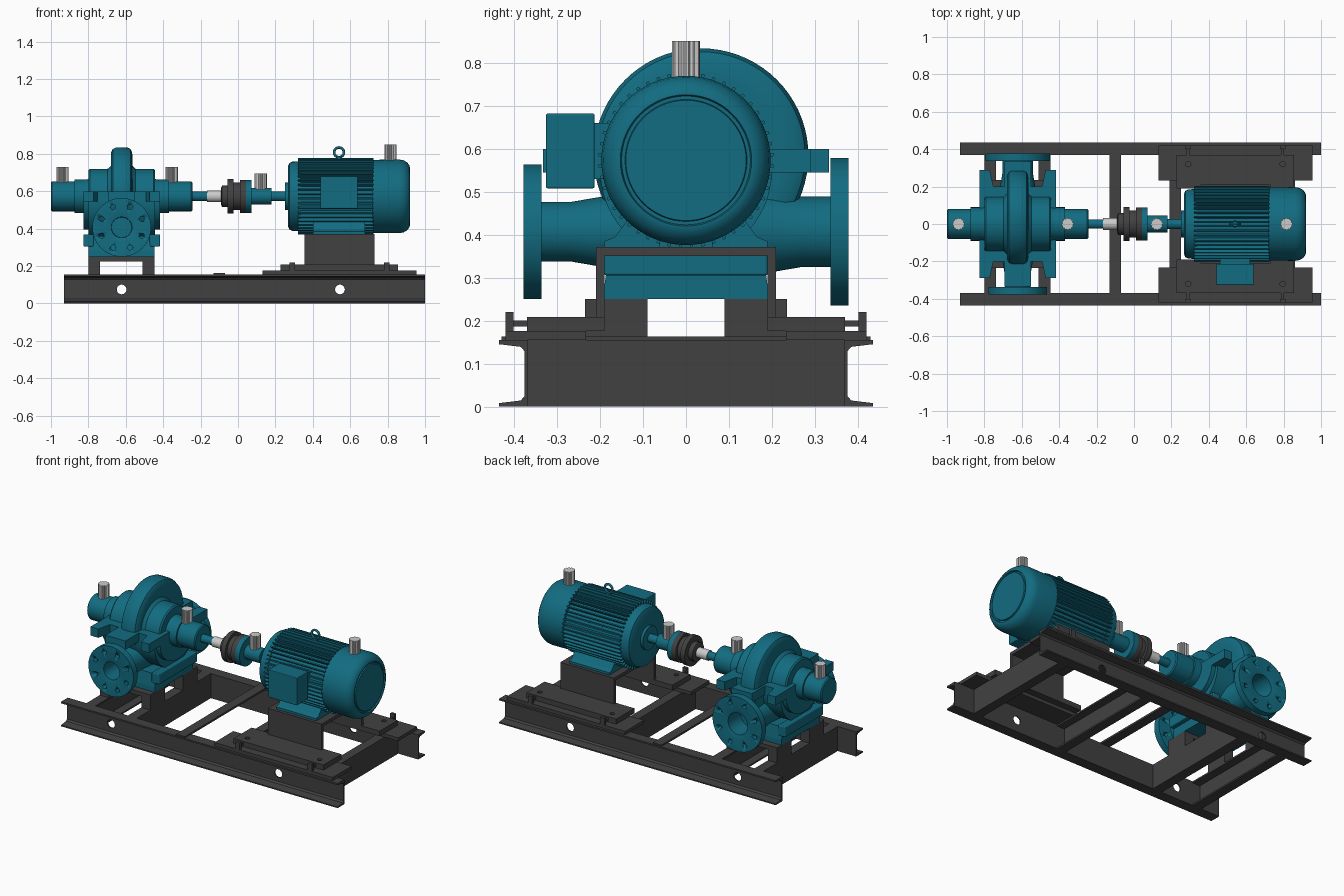
import bpy, bmesh, math
from mathutils import Vector

if "Cube" in bpy.data.objects:
    bpy.data.objects.remove(bpy.data.objects["Cube"])

def mat(name, rgb):
    m = bpy.data.materials.new(name)
    m.diffuse_color = (*rgb, 1)
    m.use_nodes = True
    m.node_tree.nodes["Principled BSDF"].inputs["Base Color"].default_value = m.diffuse_color
    return m

TEAL = mat("teal paint", (0.006, 0.15, 0.22))
DARK = mat("dark grey steel", (0.053, 0.053, 0.053))
LIGHT = mat("light grey metal", (0.6, 0.6, 0.6))
AX, PX = 0.573, -0.622          # shaft height, pump centre

def finish(bm, name, m, smooth=True):
    bmesh.ops.recalc_face_normals(bm, faces=bm.faces)
    me = bpy.data.meshes.new(name)
    bm.to_mesh(me)
    bm.free()
    me.materials.append(m)
    o = bpy.data.objects.new(name, me)
    bpy.context.collection.objects.link(o)
    if smooth:
        bpy.ops.object.select_all(action='DESELECT')
        o.select_set(True)
        bpy.context.view_layer.objects.active = o
        bpy.ops.object.shade_smooth_by_angle(angle=math.radians(32))
    return o

def orient(axis, t, a, b):
    return {'x': (t, a, b), 'y': (a, t, b), 'z': (a, b, t)}[axis]

def lathe(name, m, prof, axis='x', c=(0, 0, AX), n=48, ring=False):
    """Turn a (position, radius) profile about an axis through c."""
    bm = bmesh.new()
    rows = []
    for t, r in prof:
        rows.append([bm.verts.new(Vector(c) + Vector(orient(axis, t,
                     r * math.cos(2 * math.pi * i / n), r * math.sin(2 * math.pi * i / n))))
                     for i in range(n)])
    for A, B in list(zip(rows, rows[1:])) + ([(rows[-1], rows[0])] if ring else []):
        for i in range(n):
            j = (i + 1) % n
            bm.faces.new((A[i], A[j], B[j], B[i]))
    if not ring:
        bm.faces.new(rows[0])
        bm.faces.new(rows[-1])
    return finish(bm, name, m)

def prism(name, m, pts, axis, t0, t1, smooth=False):
    """Extrude a flat outline along an axis."""
    bm = bmesh.new()
    A, B = [[bm.verts.new(orient(axis, t, *p)) for p in pts] for t in (t0, t1)]
    bm.faces.new(A)
    bm.faces.new(B)
    for i in range(len(A)):
        j = (i + 1) % len(A)
        bm.faces.new((A[i], A[j], B[j], B[i]))
    return finish(bm, name, m, smooth)

def box(name, m, x0, x1, y0, y1, z0, z1, bevel=0):
    o = prism(name, m, [(x0, y0), (x1, y0), (x1, y1), (x0, y1)], 'z', z0, z1)
    if bevel:
        b = o.modifiers.new("bevel", 'BEVEL')
        b.width, b.segments = bevel, 3
    return o

def drill(o, axis, centres, r, depth=0.1):
    for c in centres:
        k = lathe("cutter", DARK, [(-depth, r), (depth, r)], axis, c, 20)
        md = o.modifiers.new("hole", 'BOOLEAN')
        md.operation, md.object = 'DIFFERENCE', k
        bpy.context.view_layer.objects.active = o
        bpy.ops.object.modifier_apply(modifier=md.name)
        bpy.data.objects.remove(k)

# ---- base frame: two long channels, cross members
for s, side in ((-1, "front"), (1, "back")):
    pts = [(.368, 0), (.435, 0), (.435, .008), (.385, .014), (.376, .024), (.376, .129),
           (.385, .139), (.435, .145), (.435, .155), (.368, .155)]
    rail = prism(side + "_rail", DARK, [(s * y, z) for y, z in pts], 'x', -.93, 1)
    drill(rail, 'y', [(x, s * .37, .075) for x in (-.622, .545)], .026)
    # motor base plates, riser strips and side stops
    box(side + "_sole_plate", DARK, .13, .955, *sorted((s * .233, s * .42)), .155, .176)
    p = box(side + "_slide_plate", DARK, .228, .855, *sorted((s * .19, s * .37)), .176, .208)
    drill(p, 'z', [(x, s * .32, .2) for x in (.29, .795)], .014, .05)
    for x in (.29, .795):
        box(side + "_stop", DARK, x - .015, x + .015, *sorted((s * .402, s * .42)), .15, .22)
        box(side + "_stop_screw", DARK, x - .008, x + .008, *sorted((s * .37, s * .41)), .186, .2)
    # pump support legs
    for x0 in (-.8, -.51):
        box(side + "_pump_leg", DARK, x0, x0 + .063, *sorted((s * .09, s * .235)), .15, .228)
    box(side + "_pump_pad", DARK, -.8, -.447, *sorted((s * .09, s * .235)), .225, .25)

for x0, x1 in ((-.8, -.737), (-.447, -.51), (.19, .25), (.86, .8)):
    d = .01 if x1 > x0 else -.01
    prism("cross_channel", DARK, [(x0, 0), (x1, 0), (x1, .01), (x0 + d, .01), (x0 + d, .145),
          (x1, .145), (x1, .155), (x0, .155)], 'y', -.37, .37)
box("middle_strap", DARK, -.13, -.07, -.43, .43, .151, .163)

# ---- motor stand: inverted U
prism("motor_stand", DARK, [(-.21, .176), (-.21, .371), (.21, .371), (.21, .176), (.19, .176),
      (.19, .35), (-.19, .35), (-.19, .176)], 'x', .355, .73)

# ---- motor
lathe("motor_body", TEAL, [(.33, .18), (.73, .18)])
lathe("motor_end_bell", TEAL, [(.25, .06), (.25, .073), (.267, .073), (.267, .16), (.275, .178),
      (.29, .185), (.335, .187), (.335, .15)])
lathe("fan_cover", TEAL, [(.72, .15), (.72, .195), (.86, .197), (.885, .193), (.905, .181),
      (.916, .166), (.919, .155), (.919, .153), (.912, .15), (.912, .142), (.919, .14)], n=64)
bm = bmesh.new()
N = 48
for i in range(N):
    a = 2 * math.pi * (i + .5) / N
    rad, tan = Vector((0, math.cos(a), math.sin(a))), Vector((0, -math.sin(a), math.cos(a)))
    v = [bm.verts.new(Vector((x, 0, AX)) + rad * r + tan * w)
         for x in (.322, .725) for r, w in ((.172, -.0055), (.204, -.0035), (.204, .0035), (.172, .0055))]
    for f in ((0, 1, 2, 3), (7, 6, 5, 4), (0, 4, 5, 1), (1, 5, 6, 2), (2, 6, 7, 3), (3, 7, 4, 0)):
        bm.faces.new([v[k] for k in f])
finish(bm, "motor_fins", TEAL, False)
box("terminal_box", TEAL, .44, .64, -.326, -.213, .508, .682, .004)
box("terminal_box_neck", TEAL, .46, .62, -.22, -.15, .53, .66)
for s in (-1, 1):
    prism("motor_foot", TEAL, [(s * y, z) for y, z in ((.06, .371), (.19, .371), (.19, .385),
          (.165, .395), (.125, .45), (.06, .41))], 'x', .4, .68)
bpy.ops.mesh.primitive_torus_add(location=(.54, 0, .808), rotation=(math.pi / 2, 0, 0),
    major_radius=.026, minor_radius=.007, major_segments=32, minor_segments=10)
bpy.context.object.name = "lifting_eye"
bpy.context.object.data.materials.append(TEAL)
bpy.ops.object.shade_smooth()
lathe("lifting_eye_base", TEAL, [(.76, .018), (.785, .014)], 'z', (.54, 0, 0), 20)

# ---- shafts and coupling
lathe("pump_shaft", TEAL, [(-.32, .025), (-.15, .025)])
lathe("shaft_sleeve", LIGHT, [(-.165, .031), (-.08, .031)])
lathe("coupling", DARK, [(-.09, .045), (-.085, .058), (-.055, .058), (-.055, .092), (-.025, .092),
      (-.025, .073), (.01, .073), (.01, .088), (.042, .088)])
lathe("coupling_hub", TEAL, [(.042, .088), (.072, .088), (.072, .045), (.18, .045)])
lathe("motor_shaft", TEAL, [(.17, .026), (.26, .026)])

# ---- fluted grease caps
for x, z in ((-.938, .645), (-.355, .645), (.122, .61), (.815, .765)):
    pts = [(x + r * math.cos(i * math.pi / 18), r * math.sin(i * math.pi / 18))
           for i in range(36) for r in ((.033, .033, .028)[i % 3],)]
    prism("grease_cap", LIGHT, pts, 'z', z, z + .086)

# ---- pump casing
half = [(.055, 0.05), (.058, .19), (.056, .225), (.047, .242), (.03, .25)]
lathe("volute", TEAL, [(-x, r) for x, r in half] + [(x, r) for x, r in half[::-1]],
      c=(PX, .035, .584), n=72)
side = [(.205, .07), (.205, .088), (.178, .092), (.178, .14), (.17, .147), (.075, .147), (.055, .165)]
lathe("upper_casing", TEAL, [(-x, r) for x, r in side] + [(x, r) for x, r in side[::-1]], c=(PX, 0, AX))
arc = [(.2 * math.cos(a), .55 - .205 * math.sin(a)) for a in [math.pi * i / 24 for i in range(25)]]
prism("lower_casing", TEAL, arc, 'x', PX - .178, PX + .178, True)
prism("lower_casing_belt", TEAL, [(y * .9, .55 + (z - .55) * .75) for y, z in arc], 'x',
      PX - .205, PX + .205, True)
# split flange with notched sides and centre tabs
q = [(.205, .29), (.15, .29), (.13, .2), (.07, .2), (.07, .333)]
q = q + [(-x, y) for x, y in q[::-1]]
q = q + [(-x, -y) for x, y in q]
prism("split_flange", TEAL, [(PX + x, y) for x, y in q], 'z', .545, .6)
for sx in (-1, 1):
    box("casing_rib", TEAL, *sorted((PX + sx * .15, PX + sx * .205)), -.19, .19, .305, .37, .006)
    lathe("bearing_housing", TEAL, [(PX + sx * .2, .09), (PX + sx * .253, .09),
          (PX + sx * .253, .08), (PX + sx * .372, .08), (PX + sx * .378, .074)])
prism("pump_foot", TEAL, [(-.19, .25), (.19, .25), (.19, .28), (.18, .36), (-.18, .36),
      (-.19, .28)], 'x', -.8, -.447)

# ---- suction and discharge nozzles with drilled flanges
for s, nm, R, r, y in ((-1, "suction", .157, .069, .378), (1, "discharge", .172, .082, .378)):
    lathe(nm + "_nozzle", TEAL, [(s * .05, r + .03), (s * .2, r + .012), (s * .27, r),
          (s * .345, r), (s * .345, r - .012), (s * .25, r - .015), (s * .25, .002)],
          'y', (PX, 0, .407))
    f = lathe(nm + "_flange", TEAL, [(s * .337, r - .014), (s * .337, R), (s * y, R), (s * y, r + .01),
              (s * (y - .006), r - .014)], 'y', (PX, 0, .407), 56, True)
    k = (R + r) / 2 + .004
    drill(f, 'y', [(PX + k * math.cos(a), s * .36, .407 + k * math.sin(a))
                   for a in [math.pi * (i + .5) / 4 for i in range(8)]], .013)
